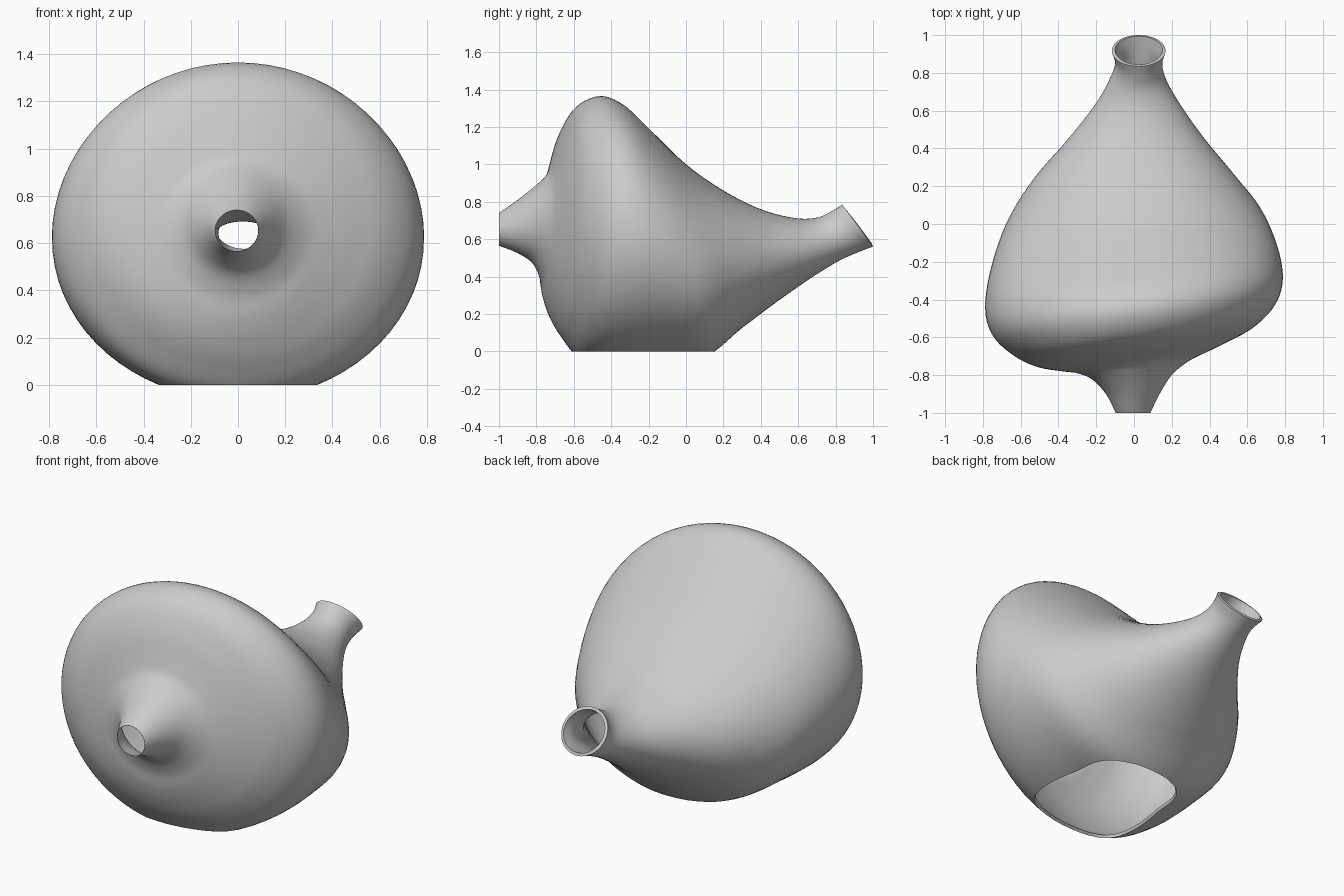
import bpy, bmesh, math
from mathutils import Vector

if "Cube" in bpy.data.objects:
    bpy.data.objects.remove(bpy.data.objects["Cube"])

# Cross-sections front to back:
# top y, top z, bottom y, bottom z, half width, centre x, sideways skew
RINGS = [
    (-1.00, .74, -1.00, .565, .092, -.005, 0),
    (-.90, .81, -.90, .525, .142, -.005, .02),
    (-.80, .89, -.82, .47, .212, -.01, .06),
    (-.74, .95, -.775, .38, .295, -.01, .10),
    (-.71, 1.03, -.755, .28, .37, -.01, .12),
    (-.66, 1.18, -.72, .18, .50, -.01, .13),
    (-.58, 1.31, -.66, .075, .635, 0, .12),
    (-.46, 1.365, -.56, -.04, .747, 0, .11),
    (-.34, 1.32, -.40, -.065, .788, 0, .10),
    (-.20, 1.19, -.15, -.055, .758, 0, .08),
    (.00, 1.00, .10, -.03, .67, 0, .05),
    (.20, .86, .30, .125, .53, 0, .02),
    (.40, .76, .50, .275, .36, .01, .01),
    (.58, .713, .68, .40, .225, .02, 0),
    (.70, .715, .82, .485, .15, .02, 0),
    (.78, .75, .92, .53, .125, .025, 0),
    (.835, .785, 1.00, .56, .142, .025, 0),
]
SEGS, STEPS, WALL = 72, 5, .017


def smooth(a, b, c, d, t):
    """Catmull-Rom blend between b and c."""
    return [.5 * (2*q + (r-p)*t + (2*p - 5*q + 4*r - s)*t*t + (3*q - p - 3*r + s)*t**3)
            for p, q, r, s in zip(a, b, c, d)]


def sections():
    n = len(RINGS)
    first = [2*a - b for a, b in zip(RINGS[0], RINGS[1])]
    last = [2*a - b for a, b in zip(RINGS[-1], RINGS[-2])]
    pts = [first, *RINGS, last]
    out = [smooth(*pts[i:i+4], k / STEPS) for i in range(n - 1) for k in range(STEPS)]
    return out + [RINGS[-1]]


# Vessel body: lofted skin running from front spout to rear spout
bm = bmesh.new()
loops = []
for ty, tz, by, bz, w, cx, skew in sections():
    mid = Vector((cx, (ty + by) / 2, (tz + bz) / 2))
    up = Vector((0, (ty - by) / 2, (tz - bz) / 2))
    side = Vector((w, w * skew, 0))
    loops.append([bm.verts.new(mid + side * math.cos(a) + up * math.sin(a))
                  for a in (2 * math.pi * i / SEGS for i in range(SEGS))])
for r0, r1 in zip(loops, loops[1:]):
    for i in range(SEGS):
        j = (i + 1) % SEGS
        bm.faces.new((r0[i], r0[j], r1[j], r1[i]))

# Open base cut flat at the ground
bmesh.ops.bisect_plane(bm, geom=bm.verts[:] + bm.edges[:] + bm.faces[:],
                       plane_co=(0, 0, 0), plane_no=(0, 0, -1), clear_outer=True)
bmesh.ops.remove_doubles(bm, verts=bm.verts[:], dist=.0005)
bm.normal_update()
top = max(bm.faces, key=lambda f: f.calc_center_median().z)
if top.normal.z < 0:
    bmesh.ops.reverse_faces(bm, faces=bm.faces[:])

mesh = bpy.data.meshes.new("vessel_body")
bm.to_mesh(mesh)
bm.free()
body = bpy.data.objects.new("vessel_body", mesh)
bpy.context.collection.objects.link(body)

# Thin wall, hollow inside, tapering to a fine edge at the front spout
group = body.vertex_groups.new(name="wall_thickness")
for v in mesh.vertices:
    group.add([v.index], min(1, max(.1, (v.co.y + 1) / .2)), 'REPLACE')
shell = body.modifiers.new("wall", 'SOLIDIFY')
shell.thickness = WALL
shell.offset = -1
shell.vertex_group = group.name
bpy.context.view_layer.objects.active = body
body.select_set(True)
bpy.ops.object.modifier_apply(modifier="wall")
bpy.ops.object.shade_smooth_by_angle(angle=math.radians(40))
